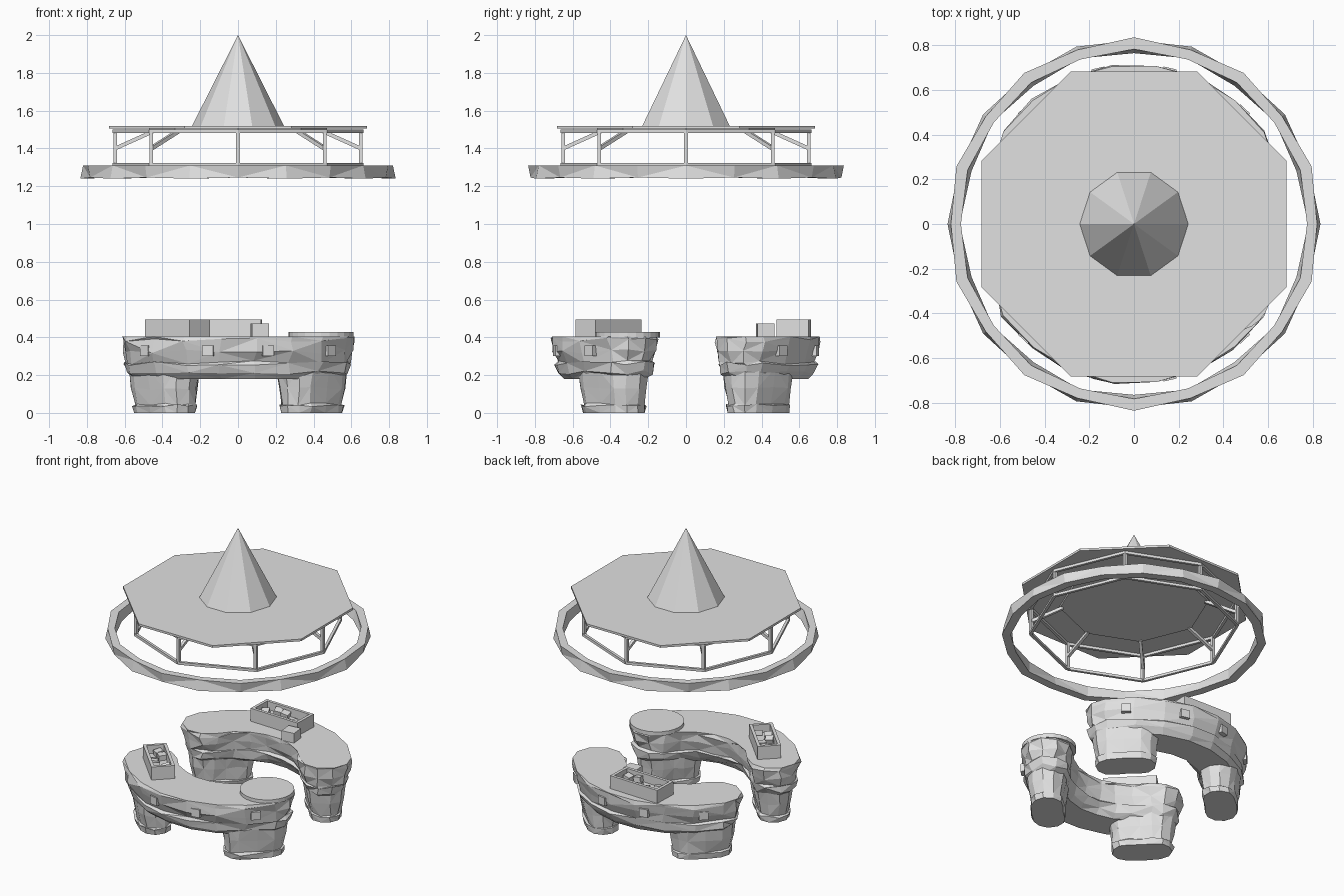
import bpy, bmesh, math, random
from math import sin, cos, pi, radians
from mathutils import Matrix, Vector

random.seed(4)
cube = bpy.data.objects.get("Cube")
if cube:
    bpy.data.objects.remove(cube, do_unlink=True)

grey = bpy.data.materials.new("plain grey")
grey.use_nodes = True
colour = (0.75, 0.75, 0.75, 1)
grey.diffuse_color = colour
grey.node_tree.nodes["Principled BSDF"].inputs["Base Color"].default_value = colour


def finish(name, bm):
    bmesh.ops.recalc_face_normals(bm, faces=bm.faces[:])
    mesh = bpy.data.meshes.new(name)
    bm.to_mesh(mesh)
    bm.free()
    mesh.materials.append(grey)
    obj = bpy.data.objects.new(name, mesh)
    bpy.context.collection.objects.link(obj)
    return obj


def cone(name, sides, r1, r2, z1, z2, x=0, y=0, turn=0):
    bm = bmesh.new()
    mat = Matrix.Translation((x, y, (z1 + z2) / 2)) @ Matrix.Rotation(turn, 4, 'Z')
    bmesh.ops.create_cone(bm, cap_ends=True, segments=sides, radius1=r1,
                          radius2=r2, depth=z2 - z1, matrix=mat)
    return finish(name, bm)


def add_box(bm, size, centre, rot=None):
    mat = Matrix.Translation(centre) @ (rot or Matrix()) @ Matrix.Diagonal((*size, 1))
    bmesh.ops.create_cube(bm, size=1, matrix=mat)


def add_beam(bm, a, b, thick):
    a, b = Vector(a), Vector(b)
    d = b - a
    rot = d.to_track_quat('X', 'Z').to_matrix().to_4x4()
    add_box(bm, (d.length, thick, thick), (a + b) / 2, rot)


def polar(r, a, z=0):
    return Vector((r * cos(a), r * sin(a), z))


def crescent(a0, a1, hw, n, z, path_r=0.55):
    """Rounded band that follows an arc around the model's middle."""
    pts = []
    for i in range(n + 1):
        pts.append(polar(path_r + hw, a0 + (a1 - a0) * i / n, z))
    for k in range(1, 5):
        pts.append(polar(path_r, a1, z) + polar(hw, a1 + pi * k / 5))
    for i in range(n + 1):
        pts.append(polar(path_r - hw, a1 + (a0 - a1) * i / n, z))
    for k in range(1, 5):
        pts.append(polar(path_r, a0, z) + polar(hw, a0 + pi + pi * k / 5))
    return pts


def loft(name, rings, rough):
    """Join rings into a rock with alternating triangular facets."""
    bm = bmesh.new()
    rows = []
    for k, ring in enumerate(rings):
        amount = rough if 0 < k < len(rings) - 1 else rough * 0.3
        row = []
        for p in ring:
            shift = Vector((random.uniform(-1, 1), random.uniform(-1, 1), 0)) * amount
            if 0 < k < len(rings) - 1:
                shift.z = random.uniform(-1, 1) * amount
            row.append(bm.verts.new(p + shift))
        rows.append(row)
    count = len(rows[0])
    for k in range(len(rows) - 1):
        for i in range(count):
            j = (i + 1) % count
            a, b, c, d = rows[k][i], rows[k][j], rows[k + 1][j], rows[k + 1][i]
            if (i + k) % 2:
                bm.faces.new((a, b, c)), bm.faces.new((a, c, d))
            else:
                bm.faces.new((a, b, d)), bm.faces.new((b, c, d))
    bm.faces.new(rows[0])
    bm.faces.new(rows[-1])
    return finish(name, bm)


# Roof, ceiling panel and spire
cone("roof_slab", 8, 0.74, 0.74, 1.505, 1.52, turn=radians(22.5))
cone("ceiling_panel", 8, 0.47, 0.47, 1.49, 1.506)
cone("spire", 10, 0.243, 0, 1.52, 2.0, turn=radians(18))

# Octagonal frame with posts and braces
rails, posts, braces = bmesh.new(), bmesh.new(), bmesh.new()
for i in range(8):
    a, b = i * pi / 4, (i + 1) * pi / 4
    for z in (1.314, 1.492):
        add_beam(rails, polar(0.655, a, z), polar(0.655, b, z), 0.018)
    add_beam(posts, polar(0.65, a, 1.31), polar(0.65, a, 1.5), 0.02)
    add_beam(braces, polar(0.65, a, 1.4), polar(0.45, a, 1.49), 0.02)
finish("frame_rails", rails)
finish("frame_posts", posts)
finish("roof_braces", braces)

# Faceted ring
ring = bmesh.new()
sides = 20
loops = []
for i in range(sides):
    a = 2 * pi * i / sides
    odd = i % 2
    section = ((0.835 - 0.012 * odd, 1.24 + 0.006 * odd), (0.82 + 0.016 * odd, 1.31),
               (0.775 + 0.008 * odd, 1.31), (0.78 - 0.015 * odd, 1.24 + 0.006 * odd))
    loops.append([ring.verts.new(polar(r, a, z)) for r, z in section])
for i in range(sides):
    for k in range(4):
        p, q = loops[i], loops[(i + 1) % sides]
        a, b, c, d = p[k], p[(k + 1) % 4], q[(k + 1) % 4], q[k]
        if i % 2:
            ring.faces.new((a, b, c)), ring.faces.new((a, c, d))
        else:
            ring.faces.new((a, b, d)), ring.faces.new((b, c, d))
finish("stone_ring", ring)

# Two curved stone counters on legs
body = ((0.18, 0.10), (0.215, 0.135), (0.262, 0.148), (0.268, 0.138),
        (0.325, 0.155), (0.385, 0.165), (0.405, 0.163))
leg = ((0, 0.1), (0.04, 0.107), (0.045, 0.098), (0.13, 0.112), (0.24, 0.128))
for label, facing in (("front", -pi / 2), ("back", pi / 2)):
    span = radians(55)
    loft(label + "_counter",
         [crescent(facing - span, facing + span, hw, 7, z) for z, hw in body], 0.012)
    for side, s in (("right", -1), ("left", 1)):
        sign = s if facing < 0 else -s
        ends = sorted((facing + sign * radians(36), facing + sign * span))
        loft(f"{label}_{side}_leg",
             [crescent(*ends, hw, 2, z) for z, hw in leg], 0.007)
    plates = bmesh.new()
    for deg in (-44, -13, 13, 44):
        a = facing + radians(deg)
        add_box(plates, (0.03, 0.06, 0.055), polar(0.702, a, 0.33),
                Matrix.Rotation(a, 4, 'Z'))
    finish(label + "_side_plates", plates)

# Round table top and small block
cone("round_top", 24, 0.172, 0.172, 0.4, 0.428, 0.44, -0.31)
block = bmesh.new()
add_box(block, (0.09, 0.09, 0.07), (0.115, 0.42, 0.437), Matrix.Rotation(0.1, 4, 'Z'))
finish("small_block", block)


# Open troughs holding loose rubble
def trough(name, x, y, length, width, turn):
    bm = bmesh.new()
    rot = Matrix.Translation((x, y, 0)) @ Matrix.Rotation(turn, 4, 'Z')
    wall, h, z = 0.02, 0.09, 0.45
    for s in (-1, 1):
        add_box(bm, (length, wall, h), (0, s * (width - wall) / 2, z))
        add_box(bm, (wall, width - 2 * wall, h), (s * (length - wall) / 2, 0, z))
    add_box(bm, (length - wall, width - wall, 0.035), (0, 0, 0.42))
    for i in range(5):
        spin = Matrix.Rotation(random.uniform(-0.6, 0.6), 4, Vector((1, i, 2)))
        add_box(bm, (0.05, 0.05, 0.035),
                ((i - 2) * length / 6, random.uniform(-0.3, 0.3) * width, 0.458), spin)
    bm.transform(rot)
    finish(name, bm)


trough("front_trough", -0.32, -0.41, 0.34, 0.15, radians(-46))
trough("back_trough", -0.06, 0.57, 0.37, 0.17, radians(-2))
